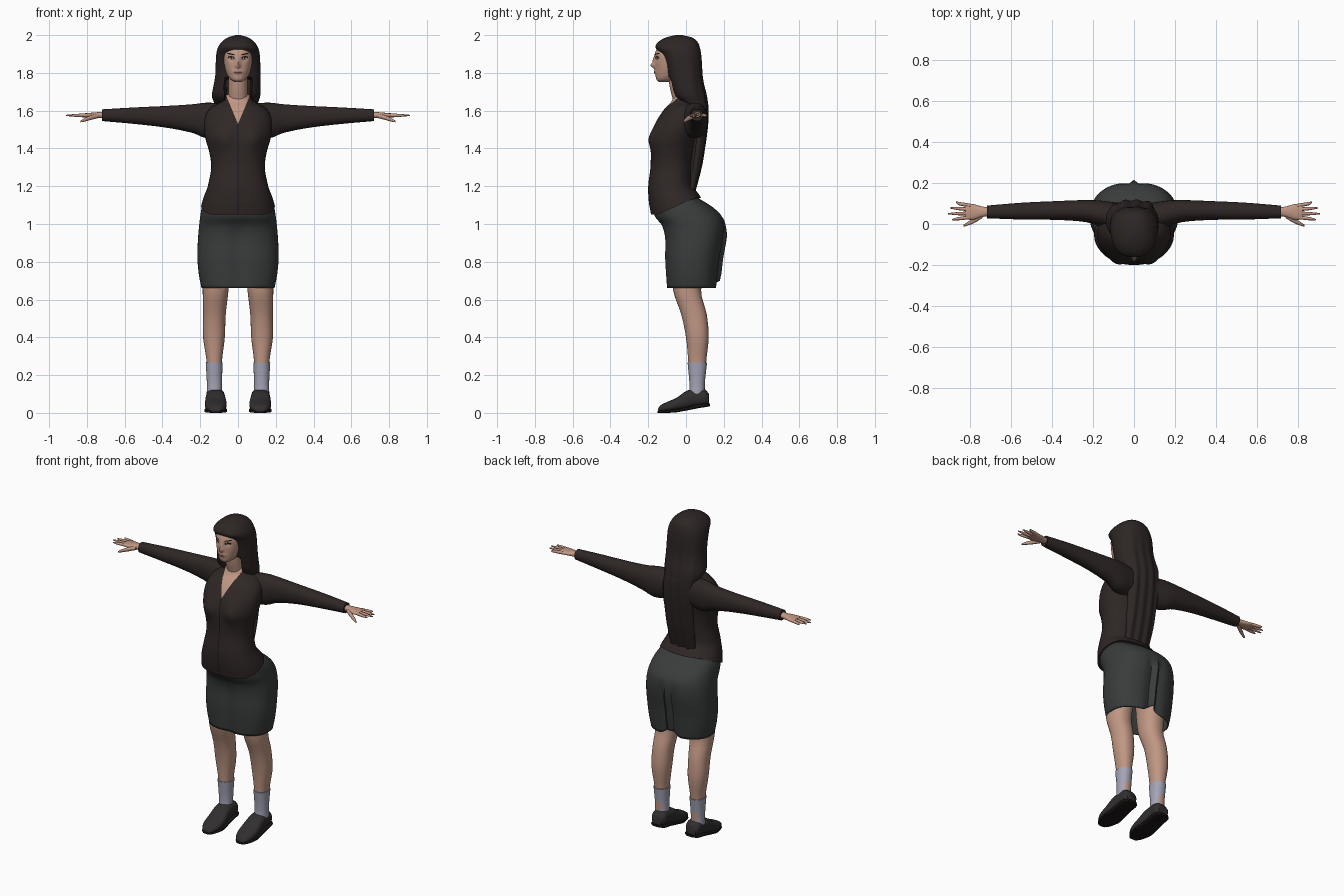
import bpy, bmesh, math
from mathutils import Vector
from mathutils.bvhtree import BVHTree

cube = bpy.data.objects.get("Cube")
if cube:
    bpy.data.objects.remove(cube, do_unlink=True)


def material(name, r, g, b):
    m = bpy.data.materials.new(name)
    m.use_nodes = True
    m.diffuse_color = (r, g, b, 1)
    m.node_tree.nodes["Principled BSDF"].inputs["Base Color"].default_value = (r, g, b, 1)
    return m


skin = material("skin", .53, .31, .23)
jacket = material("jacket_brown", .028, .02, .019)
hair = material("hair_brown", .026, .019, .018)
skirt_grey = material("skirt_grey", .042, .045, .045)
sock = material("sock_lilac", .37, .37, .47)
leather = material("shoe_leather", .03, .027, .027)
dark = material("dark_line", .01, .007, .007)
lip = material("lip", .34, .15, .12)
eye_white = material("eye_white", .55, .5, .47)


def finish(bm, name, mats, mirror=False, angle=50):
    bmesh.ops.recalc_face_normals(bm, faces=bm.faces)
    mesh = bpy.data.meshes.new(name)
    bm.to_mesh(mesh)
    bm.free()
    ob = bpy.data.objects.new(name, mesh)
    bpy.context.collection.objects.link(ob)
    for m in mats:
        mesh.materials.append(m)
    bpy.ops.object.select_all(action='DESELECT')
    ob.select_set(True)
    bpy.context.view_layer.objects.active = ob
    bpy.ops.object.shade_smooth_by_angle(angle=math.radians(angle))
    if mirror:
        ob.modifiers.new("mirror", 'MIRROR')
    return ob


def rings(sections, steps):
    """Smoothly blend box sections: position, then low and high limits."""
    def slope(i, k):
        a, b = sections[max(i - 1, 0)], sections[min(i + 1, len(sections) - 1)]
        return (b[k] - a[k]) / (b[0] - a[0])
    for i, (s, e) in enumerate(zip(sections, sections[1:])):
        h = e[0] - s[0]
        for j in range(steps):
            t = j / steps
            u = 1 - t
            yield [s[0] + h * t] + [
                s[k] * (1 + 2 * t) * u * u + e[k] * t * t * (3 - 2 * t)
                + h * t * u * (slope(i, k) * u - slope(i + 1, k) * t) for k in range(1, 5)]
    yield list(sections[-1])


def loft(axis, sections, n=32, steps=4, power=2.2, tweak=None, caps=(True, True)):
    """Skin rounded cross-sections along an axis."""
    place = {'x': lambda p, a, b: (p, a, b), 'y': lambda p, a, b: (a, p, b),
             'z': lambda p, a, b: (a, b, p)}[axis]
    bm = bmesh.new()
    loops = []
    for p, a0, a1, b0, b1 in rings(sections, steps):
        loop = []
        for i in range(n):
            w = 2 * math.pi * i / n
            c, s = math.cos(w), math.sin(w)
            a = (a0 + a1) / 2 + (a1 - a0) / 2 * math.copysign(abs(c) ** (2 / power), c)
            b = (b0 + b1) / 2 + (b1 - b0) / 2 * math.copysign(abs(s) ** (2 / power), s)
            co = Vector(place(p, a, b))
            loop.append(bm.verts.new(tweak(co) if tweak else co))
        loops.append(loop)
    for lo, hi in zip(loops, loops[1:]):
        for i in range(n):
            k = (i + 1) % n
            bm.faces.new((lo[i], lo[k], hi[k], hi[i]))
    for use, loop in zip(caps, (loops[0], loops[-1])):
        if use:
            bm.faces.new(loop)
    return bm


def even(*rows):
    """Sections symmetric about x = 0: z, half width, y limits."""
    return [(z, -w, w, y0, y1) for z, w, y0, y1 in rows]


def bump(d, width):
    return math.exp(-(d / width) ** 2)


def clamp(v):
    return max(0, min(1, v))


# Jacket body with bust, slanted hem, open neckline and zip
def shape_torso(co):
    if co.y < -.05:
        co.y -= .025 * bump(abs(co.x) - .085, .05) * bump(co.z - 1.45, .06)
    if co.z < 1.2:
        co.z += (1.2 - co.z) * .6 * clamp((co.y + .15) / .2)
    return co


bm = loft('z', even((1.05, .195, -.185, .08), (1.12, .182, -.197, .06), (1.2, .16, -.2, .035),
                    (1.3, .142, -.188, .03), (1.38, .152, -.186, .035), (1.45, .172, -.183, .05),
                    (1.52, .18, -.168, .075), (1.58, .17, -.135, .095), (1.62, .14, -.105, .1),
                    (1.645, .09, -.08, .09), (1.685, .063, -.06, .07)), n=64, tweak=shape_torso)
SPREAD, APEX = .42, Vector((0, 0, 1.53))
for point, normal in ((APEX, (1, 0, -SPREAD)), (APEX, (1, 0, SPREAD)),
                      ((.003, 0, 0), (1, 0, 0)), ((-.003, 0, 0), (1, 0, 0))):
    bmesh.ops.bisect_plane(bm, geom=bm.verts[:] + bm.edges[:] + bm.faces[:],
                           plane_co=point, plane_no=normal)
for f in bm.faces:
    c = f.calc_center_median()
    if c.y < -.02:
        if abs(c.x) < SPREAD * (c.z - APEX.z):
            f.material_index = 1
        elif abs(c.x) < .003:
            f.material_index = 2
finish(bm, "jacket_body", [jacket, skin, dark])

# Sleeves
finish(loft('x', [(.09, -.03, .105, 1.46, 1.64), (.17, -.01, .115, 1.455, 1.642),
                  (.24, .01, .117, 1.482, 1.634), (.38, .02, .112, 1.51, 1.625),
                  (.55, .022, .104, 1.53, 1.617), (.72, .028, .09, 1.545, 1.607)]),
       "sleeves", [jacket], True)

# Hands: palm, four fingers and a thumb
finish(loft('x', [(.69, .04, .08, 1.56, 1.595), (.74, .035, .085, 1.56, 1.592),
                  (.79, .02, .098, 1.562, 1.588), (.825, .025, .098, 1.565, 1.585)], n=20),
       "palms", [skin], True)
for i, (name, tip) in enumerate((("index", .89), ("middle", .91), ("ring", .9), ("little", .87))):
    y, drift = .033 + .019 * i, .006 * (i - 1.2)
    finish(loft('x', [(.8, y - .009, y + .009, 1.566, 1.585),
                      (.86, y + drift - .008, y + drift + .008, 1.567, 1.583),
                      (tip, y + 1.6 * drift - .003, y + 1.6 * drift + .003, 1.572, 1.578)],
                n=10, steps=3), name + "_fingers", [skin], True)
finish(loft('x', [(.74, .03, .06, 1.56, 1.585), (.78, .006, .032, 1.55, 1.575),
                  (.82, -.01, .006, 1.54, 1.557), (.835, -.012, -.004, 1.538, 1.546)],
            n=10, steps=3), "thumbs", [skin], True)


# Skirt, open at the hem, with a back pleat and notch
def shape_skirt(co):
    fade = clamp((1.04 - co.z) / .1)
    if co.y > .05:
        co.y += fade * (.018 * bump(co.x, .012) - .012 * bump(abs(co.x) - .03, .025))
        co.z += .04 * bump(co.x, .04) * bump(co.z - .66, .05)
    else:
        co.y += .014 * fade * bump(co.x, .04)
    return co


ob = finish(loft('z', even((.66, .193, -.105, .165), (.73, .207, -.11, .172),
                           (.82, .215, -.115, .182), (.92, .212, -.115, .2),
                           (.99, .206, -.13, .203), (1.04, .2, -.165, .19),
                           (1.09, .19, -.17, .14), (1.14, .165, -.15, .06)),
                 n=72, power=2.4, tweak=shape_skirt, caps=(False, True)),
            "skirt", [skirt_grey])
solid = ob.modifiers.new("cloth", 'SOLIDIFY')
solid.thickness = .006

# Legs, socks and shoes
finish(loft('z', [(.1, .088, .162, .022, .098), (.27, .085, .166, .012, .107),
                  (.4, .07, .185, .0, .12), (.52, .065, .185, -.025, .11),
                  (.65, .05, .187, -.068, .08), (.85, .03, .19, -.08, .12)]),
       "legs", [skin], True)
finish(loft('z', [(.09, .084, .166, .016, .1), (.16, .085, .165, .018, .1),
                  (.268, .081, .171, .008, .112)], n=24), "socks", [sock], True)
finish(loft('y', [(-.148, .095, .14, .006, .022), (-.135, .08, .155, .005, .04),
                  (-.1, .064, .171, .006, .058), (-.05, .06, .175, .012, .08),
                  (.0, .066, .172, .02, .115), (.05, .07, .168, .032, .128),
                  (.1, .072, .166, .038, .124), (.122, .085, .153, .045, .1)],
            n=28, power=2.6), "shoes", [leather], True)
finish(loft('y', [(-.152, .095, .14, .0, .01), (-.13, .075, .16, .0, .014),
                  (-.06, .057, .178, .002, .02), (.0, .063, .174, .012, .03),
                  (.06, .066, .171, .024, .045), (.11, .07, .167, .032, .05),
                  (.128, .09, .148, .036, .05)], n=20, power=4), "shoe_soles", [dark], True)

# Neck and head
finish(loft('z', even((1.58, .05, -.06, .05), (1.65, .052, -.068, .045),
                      (1.72, .05, -.085, .025), (1.82, .05, -.1, .02))), "neck", [skin])


def shape_face(co):
    if co.y < -.08:
        co.y -= .022 * bump(co.x, .011) * bump(co.z - 1.838, .014)
        co.y -= .012 * bump(co.x, .01) * bump(co.z - 1.862, .022)
        co.y += .008 * bump(abs(co.x) - .036, .016) * bump(co.z - 1.876, .014)
        co.y -= .007 * bump(co.x, .022) * bump(co.z - 1.804, .012)
    return co


head = finish(loft('z', even((1.752, .02, -.145, -.09), (1.765, .04, -.157, -.05),
                             (1.795, .06, -.161, 0), (1.85, .076, -.163, .02),
                             (1.9, .08, -.165, .04), (1.95, .07, -.145, .04)),
                   n=72, steps=8, tweak=shape_face), "head", [skin], angle=80)
surface = BVHTree.FromPolygons([v.co for v in head.data.vertices],
                               [p.vertices[:] for p in head.data.polygons])


# Painted features follow the face
def patch(name, x, z, w, h, mat, lift, tilt=0, mirror=True):
    bm = bmesh.new()
    bmesh.ops.create_circle(bm, cap_ends=True, cap_tris=True, segments=20, radius=1)
    bmesh.ops.subdivide_edges(bm, edges=bm.edges[:], cuts=2)
    for v in bm.verts:
        px, pz = x + v.co.x * w, z + v.co.y * h + v.co.x * tilt
        hit = surface.ray_cast(Vector((px, -1, pz)), Vector((0, 1, 0)))[0]
        v.co = (px, (hit.y if hit else -.12) - lift, pz)
    finish(bm, name, [mat], mirror)


patch("eye_liners", .036, 1.88, .018, .0085, dark, .0015, .002)
patch("eyeballs", .036, 1.878, .012, .0045, eye_white, .0025)
patch("irises", .036, 1.879, .0045, .0045, dark, .0035)
patch("eyebrows", .038, 1.9, .021, .0035, dark, .0015, .004)
patch("lips", 0, 1.803, .024, .0085, lip, .0015, mirror=False)
patch("mouth_line", 0, 1.803, .021, .0012, dark, .0025, mirror=False)


# Long hair falling down the back, parted around the neck
def shape_hair(co):
    if co.z < 1.775 and co.y < 0 and abs(co.x) < .068:
        co.y = .005
    co.y += .004 * math.sin(co.x * 110) * clamp((1.9 - co.z) / .2) * clamp(co.y / .03)
    return co


finish(loft('z', [(1.13, -.08, .08, .0, .035), (1.3, -.095, .095, .025, .08),
                  (1.42, -.1, .1, .04, .1), (1.52, -.105, .105, .05, .113),
                  (1.61, -.11, .1, .02, .117), (1.645, -.128, .108, -.03, .113),
                  (1.68, -.138, .118, -.07, .108), (1.74, -.128, .12, -.088, .093),
                  (1.79, -.12, .12, -.1, .086), (1.85, -.118, .118, -.115, .084),
                  (1.9, -.115, .115, -.135, .08), (1.935, -.106, .106, -.162, .073),
                  (1.965, -.085, .085, -.145, .06), (1.988, -.053, .053, -.105, .03),
                  (2.0, -.012, .012, -.055, -.02)],
            n=72, power=2.4, tweak=shape_hair), "long_hair", [hair], angle=60)
